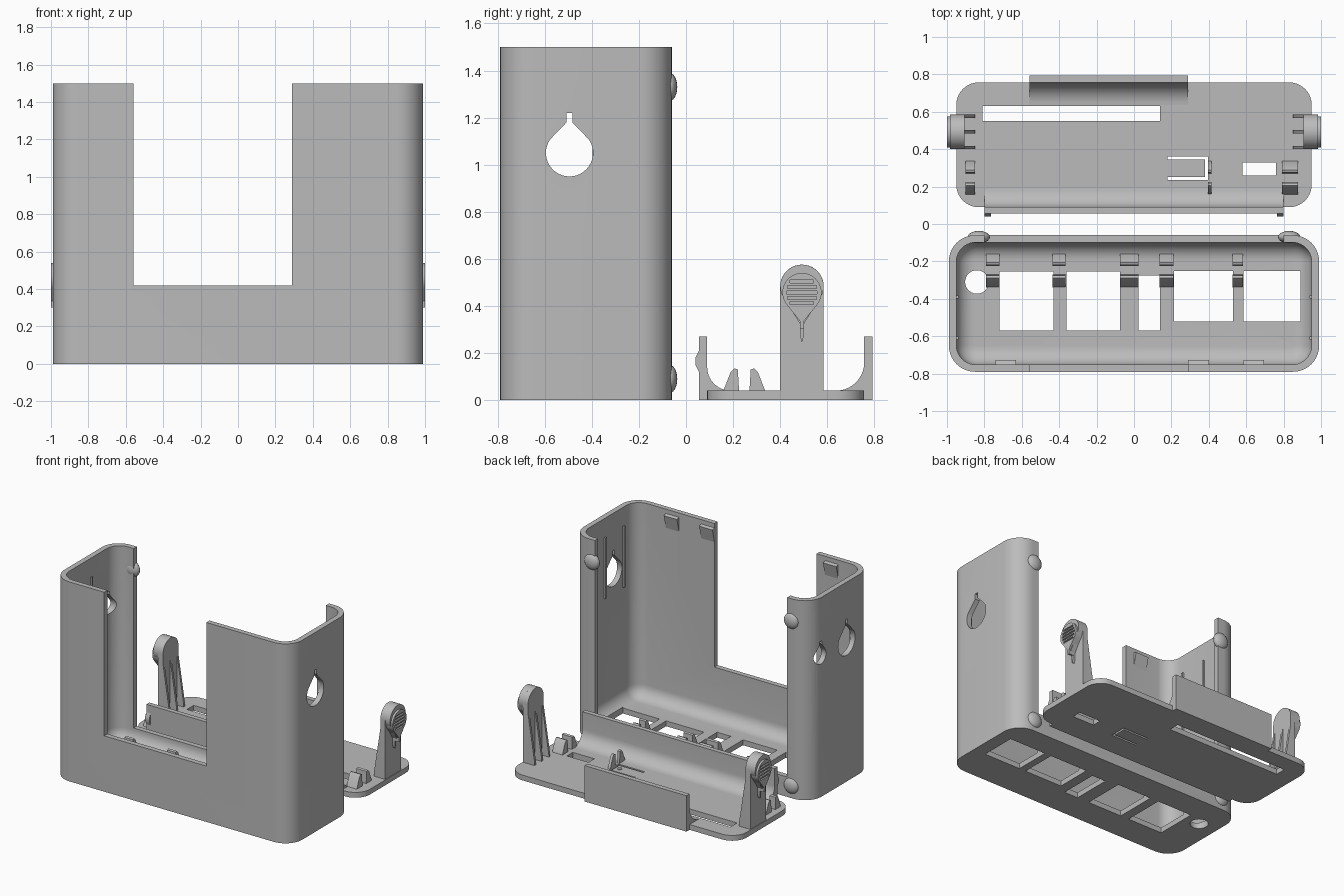
import bpy, bmesh
from math import sin, cos, pi, radians
from mathutils import Vector

cube = bpy.data.objects.get("Cube")
if cube:
    bpy.data.objects.remove(cube, do_unlink=True)

grey = bpy.data.materials.new("plain_grey")
grey.use_nodes = True
grey.diffuse_color = (0.5, 0.5, 0.5, 1)
grey.node_tree.nodes["Principled BSDF"].inputs["Base Color"].default_value = (0.5, 0.5, 0.5, 1)
parts = []


def finish(name, bm):
    bmesh.ops.recalc_face_normals(bm, faces=bm.faces)
    mesh = bpy.data.meshes.new(name)
    bm.to_mesh(mesh)
    bm.free()
    mesh.materials.append(grey)
    ob = bpy.data.objects.new(name, mesh)
    bpy.context.collection.objects.link(ob)
    parts.append(ob)
    return ob


def loft(name, rings):
    """Skin equal-length loops of 3D points and cap both ends."""
    bm = bmesh.new()
    loops = [[bm.verts.new(p) for p in ring] for ring in rings]
    n = len(loops[0])
    for a, b in zip(loops, loops[1:]):
        for i in range(n):
            j = (i + 1) % n
            bm.faces.new((a[i], a[j], b[j], b[i]))
    bm.faces.new(loops[0])
    bm.faces.new(loops[-1])
    return finish(name, bm)


def prism(name, axis, pts, a, b):
    """Extrude a 2D outline along an axis from a to b."""
    place = {"x": lambda p, t: (t, p[0], p[1]),
             "y": lambda p, t: (p[0], t, p[1]),
             "z": lambda p, t: (p[0], p[1], t)}[axis]
    return loft(name, [[place(p, t) for p in pts] for t in (a, b)])


def box(name, x0, x1, y0, y1, z0, z1):
    return prism(name, "z", [(x0, y0), (x1, y0), (x1, y1), (x0, y1)], z0, z1)


def arc(cx, cy, r, a0, a1, n=10):
    angles = [radians(a0 + (a1 - a0) * i / n) for i in range(n + 1)]
    return [(cx + r * cos(a), cy + r * sin(a)) for a in angles]


def rounded(x0, x1, y0, y1, r):
    return (arc(x1 - r, y1 - r, r, 0, 90) + arc(x0 + r, y1 - r, r, 90, 180)
            + arc(x0 + r, y0 + r, r, 180, 270) + arc(x1 - r, y0 + r, r, 270, 360))


def drop(cy, cz, r, tip, up=1, slit=0.012):
    """Teardrop outline with a narrow slit at its tip."""
    pts = arc(0, 0, r, 145, 395, 28)
    pts += [(slit, tip - 0.4 * r), (slit, tip), (-slit, tip), (-slit, tip - 0.4 * r)]
    return [(cy + p[0], cz + up * p[1]) for p in pts]


def cut(target, *cutters):
    bpy.context.view_layer.objects.active = target
    for c in cutters:
        mod = target.modifiers.new("cut", "BOOLEAN")
        mod.operation = "DIFFERENCE"
        mod.solver = "EXACT"
        mod.object = c
        bpy.ops.object.modifier_apply(modifier=mod.name)
        parts.remove(c)
        bpy.data.objects.remove(c, do_unlink=True)


def pegs(name, x, width, side):
    """Pair of slanted pegs standing on a floor."""
    outer = [(0.155, 0.03), (0.19, 0.12), (0.205, 0.135), (0.22, 0.13), (0.226, 0.03)]
    for label, pts in (("outer", outer), ("inner", [(0.495 - y, z) for y, z in outer])):
        prism(name + "_" + label, "x", [(side * y, z) for y, z in pts],
              x - width / 2, x + width / 2)


# Case shell with a rounded cavity
shell = prism("case_shell", "z", rounded(-0.99, 0.99, -0.79, -0.06, 0.14), 0, 1.5)
rings = []
for i in range(9):
    a = i / 8 * pi / 2
    inset = 0.095 * (1 - sin(a))
    outline = rounded(-0.95 + inset, 0.95 - inset, -0.752 + inset, -0.098 - inset, 0.105 - inset)
    rings.append([(x, y, 0.04 + 0.095 * (1 - cos(a))) for x, y in outline])
rings.append([(p[0], p[1], 1.6) for p in rings[-1]])
cut(shell, loft("cavity", rings),
    box("front_opening", -0.56, 0.29, -0.9, -0.6, 0.42, 1.6),
    box("back_opening", -0.8, 0.8, -0.135, 0.1, 0.15, 1.6),
    prism("side_drops", "x", drop(-0.495, 1.05, 0.1, 0.17), -1.1, 1.1),
    prism("small_drop", "x", drop(-0.19, 1.06, 0.06, 0.11), -1.1, -0.85),
    prism("cable_hole", "z", arc(-0.84, -0.31, 0.063, 0, 348, 29), -0.1, 0.2))

# Floor windows of the case
for x0, x1, y0, y1 in ((-0.72, -0.43, -0.57, -0.255), (-0.36, -0.075, -0.57, -0.255),
                       (0.025, 0.14, -0.57, -0.275), (0.215, 0.53, -0.52, -0.25),
                       (0.585, 0.89, -0.52, -0.25)):
    cut(shell, box("floor_window", x0, x1, y0, y1, -0.1, 0.2))

for i, (x, w) in enumerate(((-0.755, 0.07), (-0.4, 0.07), (-0.025, 0.1),
                            (0.175, 0.075), (0.555, 0.055))):
    pegs("case_peg_%d" % (i + 1), x, w, -1)

# Catches inside the front wall
for i, x in enumerate((-0.74, 0.29, 0.585)):
    prism("front_catch_%d" % (i + 1), "x",
          [(-0.76, 1.36), (-0.752, 1.36), (-0.728, 1.46), (-0.76, 1.47)], x, x + 0.11)

# Bumps on the back posts and guide ribs inside the side walls
for side, label in ((1, "left"), (-1, "right")):
    for z, level in ((0.09, "lower"), (1.33, "upper")):
        bm = bmesh.new()
        bmesh.ops.create_uvsphere(bm, u_segments=20, v_segments=12, radius=1)
        bmesh.ops.scale(bm, vec=Vector((0.06, 0.033, 0.06)), verts=bm.verts)
        bmesh.ops.translate(bm, vec=Vector((side * 0.83, -0.07, z)), verts=bm.verts)
        finish("%s_%s_bump" % (label, level), bm)
    for y, end in ((-0.61, "front"), (-0.39, "back")):
        xs = sorted((side * 0.938, side * 0.96))
        box("%s_%s_guide_rib" % (label, end), xs[0], xs[1], y - 0.008, y + 0.008, 0.9, 1.36)

# Lid plate with slot, window and flexible button
lid = prism("lid_plate", "z", rounded(-0.95, 0.95, 0.09, 0.757, 0.12), 0, 0.04)
cut(lid, box("long_slot", -0.81, 0.14, 0.55, 0.63, -0.1, 0.1),
    box("small_window", 0.58, 0.76, 0.26, 0.33, -0.1, 0.1),
    prism("button_gap", "z", [(0.18, 0.235), (0.395, 0.235), (0.395, 0.36), (0.18, 0.36),
                              (0.18, 0.345), (0.38, 0.345), (0.38, 0.25), (0.18, 0.25)], -0.1, 0.1))
prism("button_pin", "z", arc(0.345, 0.295, 0.016, 0, 345, 23), 0.03, 0.046)

# Long front lip and shorter back flange, both filleted into the plate
lip = [(0.055, 0), (0.055, 0.27), (0.09, 0.27)] + arc(0.19, 0.14, 0.1, 180, 270)
prism("front_lip", "x", lip + [(0.19, 0.01), (0.09, 0.01), (0.09, 0)], -0.8, 0.8)
flange = [(0.793, 0), (0.793, 0.27), (0.757, 0.27)] + arc(0.637, 0.16, 0.12, 0, -90)
prism("back_flange", "x", flange + [(0.637, 0.01), (0.757, 0.01), (0.757, 0)], -0.56, 0.29)

for i, (x, w) in enumerate(((-0.875, 0.05), (0.405, 0.02), (0.835, 0.085))):
    pegs("lid_peg_%d" % (i + 1), x, w, 1)

# Side clips: ribbed arm, round head, teardrop button with grip slots
for s, label in ((1, "left"), (-1, "right")):
    arm = [(0.4, 0.03), (0.585, 0.03)] + arc(0.4925, 0.483, 0.0925, 0, 180, 20)
    prism(label + "_clip_arm", "x", arm, s * 0.905, s * 0.945)
    head = arc(0.4925, 0.483, 0.0925, -20, 200, 20) + [(0.4925, 0.31)]
    prism(label + "_clip_head", "x", head, s * 0.94, s * 0.985)
    button = prism(label + "_clip_button", "x", drop(0.4925, 0.457, 0.083, 0.155, -1, 0.008),
                   s * 0.94, s * 1.0)
    for i in range(5):
        xs = sorted((s * 0.988, s * 1.05))
        half = (0.05, 0.062, 0.065, 0.062, 0.05)[i]
        z = 0.405 + 0.023 * i
        cut(button, box("grip_slot", xs[0], xs[1], 0.4925 - half, 0.4925 + half, z, z + 0.013))
    prism(label + "_clip_spike", "x", [(0.485, 0.32), (0.485, 0.27), (0.4925, 0.245),
                                       (0.5, 0.27), (0.5, 0.32)], s * 0.94, s * 0.965)
    for i, y in enumerate((0.4, 0.485, 0.568)):
        prism("%s_clip_rib_%d" % (label, i + 1), "y",
              [(s * 0.91, 0.03), (s * 0.85, 0.03), (s * 0.85, 0.06), (s * 0.91, 0.45)], y, y + 0.017)
    # Snap ridge at each end of the lip
    prism(label + "_lip_snap", "x", [(0.06, 0.11), (0.04, 0.15), (0.04, 0.18), (0.06, 0.22)],
          s * 0.765, s * 0.8)

bpy.ops.object.select_all(action="DESELECT")
for ob in parts:
    ob.select_set(True)
bpy.context.view_layer.objects.active = shell
bpy.ops.object.shade_smooth_by_angle(angle=radians(30))
